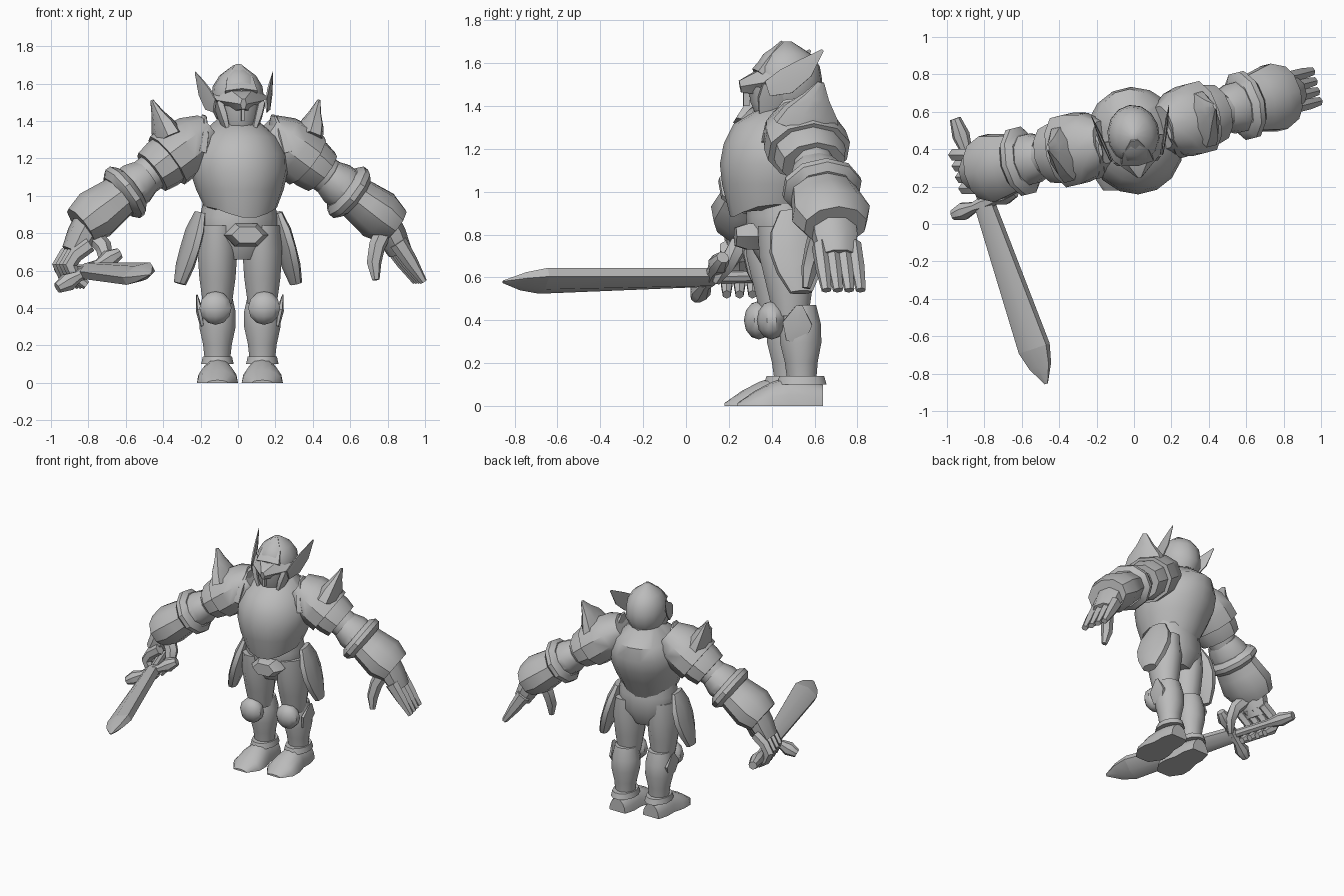
import bpy
import bmesh
import math
from mathutils import Vector, Matrix

if "Cube" in bpy.data.objects:
    bpy.data.objects.remove(bpy.data.objects["Cube"])

GREY = (.5, .5, .5, 1)
steel = bpy.data.materials.new("steel_grey")
steel.use_nodes = True
steel.diffuse_color = GREY
steel.node_tree.nodes["Principled BSDF"].inputs["Base Color"].default_value = GREY

X, Y, Z = Matrix.Identity(3)
WORLD = Matrix.Identity(4)
SIDES = {"left_": 1, "right_": -1}


def turned_frame(yaw, mirror=1):
    """Frame on the body axis, turned about z and mirrored when mirror is -1."""
    return (Matrix.Translation(Y * .46)
            @ Matrix.Rotation(math.radians(yaw), 4, "Z")
            @ Matrix.Diagonal((mirror, 1, 1, 1)))


def finish(name, bm, frame):
    """Turn a bmesh into a smooth steel object."""
    bm.transform(frame)
    bmesh.ops.recalc_face_normals(bm, faces=bm.faces)
    mesh = bpy.data.meshes.new(name)
    bm.to_mesh(mesh)
    bm.free()
    mesh.materials.append(steel)
    part = bpy.data.objects.new(name, mesh)
    bpy.context.collection.objects.link(part)
    bpy.ops.object.select_all(action="DESELECT")
    bpy.context.view_layer.objects.active = part
    part.select_set(True)
    bpy.ops.object.shade_smooth_by_angle(angle=math.radians(40))


def limb(name, start, end, wide, thick, profile=(1, 1), thick_profile=None, frame=WORLD,
         side=Y, axis=None, bow=Vector(), sides=10, half=False, hem=0):
    """Loft of even rings from start to end; the profiles scale both radii.

    bow bends the path, half makes flat-bottomed arches, hem points the first ring.
    """
    start, end = Vector(start), Vector(end)
    thick_profile = thick_profile or profile
    last = len(profile) - 1
    bm = bmesh.new()
    rings = []
    for i, (grow_wide, grow_thick) in enumerate(zip(profile, thick_profile)):
        t = i / last
        centre = start.lerp(end, t) + bow * math.sin(math.pi * t)
        along = axis or end - start + bow * math.pi * math.cos(math.pi * t)
        along = along.normalized()
        across = (side - along * side.dot(along)).normalized()
        up = along.cross(across)
        ring = []
        for k in range(sides):
            angle = math.pi * (k / (sides - 1) if half else (2 * k + 1) / sides)
            point = (centre + across * math.cos(angle) * wide * grow_wide
                     + up * math.sin(angle) * thick * grow_thick)
            if i == 0:
                point -= along * hem * abs(math.sin(angle)) ** 3
            ring.append(bm.verts.new(point))
        rings.append(ring)
    for low, high in zip(rings, rings[1:]):
        for k in range(sides):
            bm.faces.new((low[k - 1], low[k], high[k], high[k - 1]))
    bm.faces.new(rings[0])
    bm.faces.new(rings[-1])
    finish(name, bm, frame)


def ball(name, centre, size, frame=WORLD):
    bm = bmesh.new()
    bmesh.ops.create_uvsphere(bm, u_segments=10, v_segments=6, radius=1)
    bmesh.ops.scale(bm, vec=size, verts=bm.verts)
    finish(name, bm, frame @ Matrix.Translation(centre))


# Hips and belt buckle
torso = turned_frame(14)
limb("hips", (0, -.01, .66), (0, -.02, 1), wide=.21, thick=.16, profile=(.6, 1, 1, .9),
     frame=torso, side=X, axis=Z, sides=12)
limb("belt_buckle", (.04, .34, .79), (.05, .23, .79), wide=.07, thick=.12,
     profile=(1, 1, .7), side=Z, sides=6)

# Legs, the right one a little ahead
for label, s in SIDES.items():
    leg = Matrix.Translation((.01, .03 * s, 0)) @ Matrix.Diagonal((s, 1, 1, 1))
    limb(label + "thigh", (.12, .46, .42), (.12, .44, .84), wide=.1, thick=.14,
         profile=(.8, 1, 1.1, 1), thick_profile=(.6, .8, 1, 1),
         frame=leg, side=X, axis=Z, sides=12)
    limb(label + "greave", (.12, .51, .12), (.12, .5, .47), wide=.1, thick=.1,
         profile=(.7, .8, 1, 1, .8), frame=leg, side=X, axis=Z, sides=12)
    limb(label + "ankle_rim", (.12, .51, .1), (.12, .51, .14), wide=.09, thick=.12,
         profile=(1, .9), frame=leg, side=X, sides=12)
    limb(label + "greave_flap", (.2, .48, .3), (.23, .5, .47), wide=.08, thick=.02,
         profile=(.6, 1, .2), frame=leg, sides=6)
    ball(label + "knee_cap", (.13, .37, .4), (.09, .07, .09), leg)
    limb(label + "foot", (.12, .61, 0), (.12, .21, 0), wide=.11, thick=.14,
         profile=(.6, .8, .8, 1, 1, .5), thick_profile=(.7, .9, 1, .8, .5, .1),
         frame=leg, side=X, sides=9, half=True)
    limb(label + "tasset", (.21, -.01, .91), (.32, 0, .53), wide=.14, thick=.045,
         profile=(.5, .9, 1, .8, .4), thick_profile=(.6, 1, 1, 1, .7),
         frame=turned_frame(14, s), sides=8)

# Cuirass with a pointed lower edge
limb("cuirass", (0, -.06, .94), (0, .03, 1.41), wide=.26, thick=.28,
     profile=(.75, .9, 1, 1, .8, .4), thick_profile=(.7, .9, 1, 1, .9, .4),
     frame=torso, side=X, axis=Z, sides=16, hem=.06)

# Head and helmet, slightly turned
head = turned_frame(8)
limb("neck", (0, .02, 1.34), (0, .02, 1.46), wide=.1, thick=.13, frame=head, side=X)
limb("face", (0, -.05, 1.34), (0, -.04, 1.5), wide=.12, thick=.13, profile=(.6, .9, 1),
     frame=head, side=X, axis=Z)
limb("helmet", (0, .02, 1.41), (0, .01, 1.7), wide=.14, thick=.16,
     profile=(.8, 1, 1, .95, .7, .15), frame=head, side=X, axis=Z, sides=14)
limb("crown_ridge", (0, -.12, 1.55), (0, -.01, 1.7), wide=.1, thick=.04,
     profile=(1, .8, .2), frame=head, side=X, sides=6)
limb("visor_brow", (0, 0, 1.53), (0, -.21, 1.49), wide=.08, thick=.16,
     profile=(.8, .9, .4), thick_profile=(1, .8, .1), frame=head, side=Z, sides=6)
limb("nose_guard", (0, -.18, 1.4), (0, -.18, 1.5), wide=.02, thick=.01, frame=head, sides=4)
for label, s in SIDES.items():
    face_half = turned_frame(8, s)
    limb(label + "cheek_plate", (.07, -.09, 1.35), (.11, -.05, 1.49), wide=.08, thick=.03,
         profile=(.6, 1, 1), frame=face_half, sides=6)
    limb(label + "helmet_wing", (.14, -.1, 1.48), (.21, .15, 1.66), wide=.07, thick=.01,
         profile=(.6, 1, .8, .1), frame=face_half, side=Z, bow=Z * -.03, sides=6)

# Shoulders and arms: every plate sits on the line from shoulder to wrist
SHOULDER, WRIST = Vector((.3, .02, 1.25)), Vector((.86, .03, .84))
ARM_PLATES = {
    "pauldron": (-.25, .15, .2, .16, (.6, .9, 1, 1)),
    "shoulder_plate": (.1, .3, .17, .14, (1, 1, .9)),
    "upper_arm": (0, .7, .1, .1, (1, 1, .9)),
    "elbow_plate": (.35, .55, .14, .12, (.8, 1, 1)),
    "gauntlet_cuff": (.5, .63, .19, .16, (.8, 1, 1, .8)),
    "gauntlet": (.58, 1, .19, .14, (.8, .9, 1, .8)),
}
for label, s in SIDES.items():
    arm = turned_frame(14, s)
    for plate, (near, far, wide, thick, profile) in ARM_PLATES.items():
        limb(label + plate, SHOULDER.lerp(WRIST, near), SHOULDER.lerp(WRIST, far),
             wide, thick, profile, frame=arm)
    limb(label + "wrist", SHOULDER.lerp(WRIST, .9), (.9, .03, .7), wide=.11, thick=.08,
         profile=(1, 1, .8), frame=arm, sides=8)
    limb(label + "shoulder_spike", (.38, .01, 1.3), (.46, .06, 1.51), wide=.17, thick=.08,
         profile=(1, .8, .4, .1), frame=arm, sides=8)
    limb(label + "collar_spike", (.23, 0, 1.25), (.19, -.02, 1.43), wide=.18, thick=.05,
         profile=(1, .8, .2), frame=arm, sides=8)

# Open left hand and right fist
for i in range(4):
    finger = "finger_" + str(i + 1)
    across_hand = Y * (i * .055 - .05)
    limb("left_" + finger, across_hand + Vector((.87, 0, .75)),
         across_hand + Vector((1.01, 0, .54)), wide=.035, thick=.05,
         profile=(1, 1, .7), thick_profile=(1, .8, .4), frame=torso, sides=6)
    along_grip = Vector((-.3, 1, 0)) * i * .06
    limb("right_" + finger, along_grip + Vector((-.79, .19, .74)),
         along_grip + Vector((-.81, .19, .52)), wide=.035, thick=.04,
         profile=(1, 1, 1, .9, .6), bow=X * -.1, sides=6)
limb("left_thumb", (.8, -.03, .82), (.74, -.08, .55), wide=.05, thick=.05,
     profile=(1, .9, .8, .4), bow=X * -.03, frame=torso, sides=6)
limb("right_thumb", (-.78, .28, .8), (-.75, .14, .58), wide=.05, thick=.05,
     profile=(1, .9, .8, .4), bow=X * .06, sides=6)

# Sword lying along the ray from the fist
HILT = Vector((-.8, .11, .6))
AHEAD = Vector((.33, -.96, -.02)).normalized()
EDGE = Vector((.8, .3, .45)).normalized()
BLADE_END = HILT + AHEAD * .82
limb("blade", HILT, BLADE_END, wide=.1, thick=.045,
     profile=(.6, 1), thick_profile=(1, 1), side=EDGE, sides=6)
limb("blade_tip", BLADE_END, HILT + AHEAD * 1.02, wide=.1, thick=.045,
     profile=(1, .7, .1), side=EDGE, sides=6)
limb("crossguard", HILT - EDGE * .2, HILT + EDGE * .2, wide=.05, thick=.05,
     profile=(.6, 1, .6, .9, .6, 1, .6), side=AHEAD, sides=8)
limb("grip", HILT, HILT - AHEAD * .48, wide=.03, thick=.03,
     profile=(1, 1, 1, 1, 1.6, 1), side=EDGE, sides=8)
